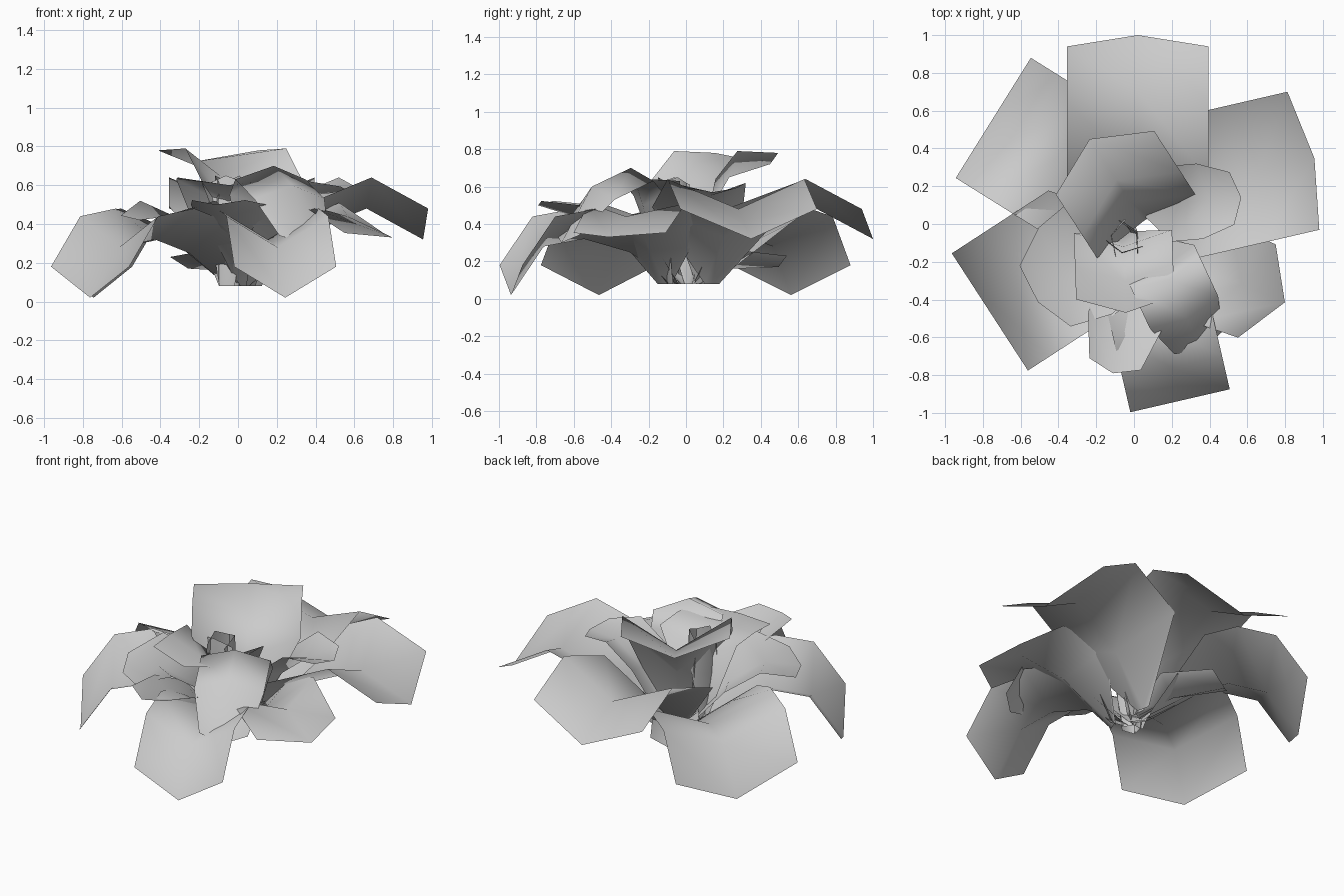
import bpy, bmesh, math
from mathutils import Vector

cube = bpy.data.objects.get("Cube")
if cube:
    bpy.data.objects.remove(cube)

grey = bpy.data.materials.new("petal_grey")
grey.use_nodes = True
COLOR = (.6, .6, .6, 1)
grey.diffuse_color = COLOR
grey.node_tree.nodes["Principled BSDF"].inputs["Base Color"].default_value = COLOR


def petal(name, angle, origin, half, back, points, taper=1):
    """Three-column sheet growing from a narrow root along points of (reach, height, edge lift).

    half is the half width, back how far the edges lag behind the middle,
    and taper scales the width of the last row.
    """
    turn = math.radians(angle)
    outward = Vector((math.cos(turn), math.sin(turn), 0))
    sideways = Vector((-math.sin(turn), math.cos(turn), 0))
    start = Vector((*origin, 0))
    bm = bmesh.new()

    def add_row(reach, height, lift, width, lag):
        row = []
        for side in (-1, 0, 1):
            edge = abs(side)
            corner = start + outward * (reach - edge * lag) + sideways * width * side
            corner.z = height + edge * lift
            row.append(bm.verts.new(corner))
        return row

    rows = [add_row(.04, .08, 0, .04, 0)]
    for point in points:
        width = half * taper if point is points[-1] else half
        rows.append(add_row(*point, width, back))
    for low, high in zip(rows, rows[1:]):
        for i in range(2):
            bm.faces.new((low[i], low[i + 1], high[i + 1], high[i]))
    for face in bm.faces:
        face.smooth = True
    mesh = bpy.data.meshes.new(name)
    bm.normal_update()
    if sum(face.normal.z for face in bm.faces) < 0:
        bmesh.ops.reverse_faces(bm, faces=bm.faces)
    bm.to_mesh(mesh)
    bm.free()
    mesh.materials.append(grey)
    bpy.context.collection.objects.link(bpy.data.objects.new(name, mesh))


def arched(name, angle, origin, length):
    """High outer petal that arches over and hangs at its tip."""
    cup = .16
    petal(name, angle, origin, half=.375, back=.06, points=[
        (.3, .33, cup), (length - .3, .48, cup), (length, .32, cup)])


def drooping(name, angle, origin, length, half):
    """Low outer petal, nearly level, then bent steeply down at its end."""
    cup = .16
    petal(name, angle, origin, half, back=0, points=[
        (.3, .25, cup), (length - .4, .32, cup), (length - .18, .28, cup), (length, .02, cup)])


def cupped(name, angle, origin, length, half, middle, tip, back=.05, taper=.7):
    """Bowl-shaped petal of the middle ring, rising from the root to its widest part."""
    rim = .07
    petal(name, angle, origin, half, back, taper=taper, points=[
        (length * .4, middle * .75, rim), (length * .7, middle, rim), (length, tip, rim / 3)])


# Outer ring
arched("back_petal", 90, (.02, 0), length=1)
arched("left_petal", 13, (.01, .13), length=.97)
drooping("right_back_petal", 148, (.01, .09), length=.89, half=.375)
drooping("right_front_petal", 213, (0, .03), length=.91, half=.37)
drooping("front_petal", -77, (.03, -.01), length=.95, half=.27)
cupped("left_front_petal", -22, (.02, -.1), length=.84, half=.28,
       middle=.44, tip=.33, back=.16, taper=.95)
petal("low_back_petal", 122, (.04, .02), half=.13, back=.03,
      points=[(.25, .16, .1), (.56, .17, .06)])

# Middle ring, cupped and more upright
cupped("right_middle_petal", 220, (.02, .03), length=.69, half=.3, middle=.45, tip=.42)
cupped("front_middle_petal", 257, (.06, -.05), length=.76, half=.2, middle=.43, tip=.5)
cupped("left_middle_petal", 5, (0, .09), length=.57, half=.2, middle=.55, tip=.57)

# Inner petals around the heart
petal("back_inner_petal", 123, (.07, -.02), half=.31, back=.15,
      points=[(.16, .45, .19), (.3, .65, .14), (.56, .72, .06)])
petal("front_inner_petal", 272, (-.06, 0), half=.26, back=.08,
      points=[(.12, .5, .13), (.3, .6, .04), (.47, .6, .03)])
petal("folded_inner_petal", -65, (.07, -.05), half=.2, back=.04, taper=.7,
      points=[(.2, .5, .05), (.27, .7, -.07), (.5, .6, -.07), (.68, .3, .04)])

# Small curled petals at the heart
for place, angle in (("right", 165), ("front", 260), ("left", 30)):
    petal(place + "_heart_petal", angle, (-.05, -.08), half=.1, back=.05,
          points=[(.08, .4, .03), (.07, .65, -.04)])
